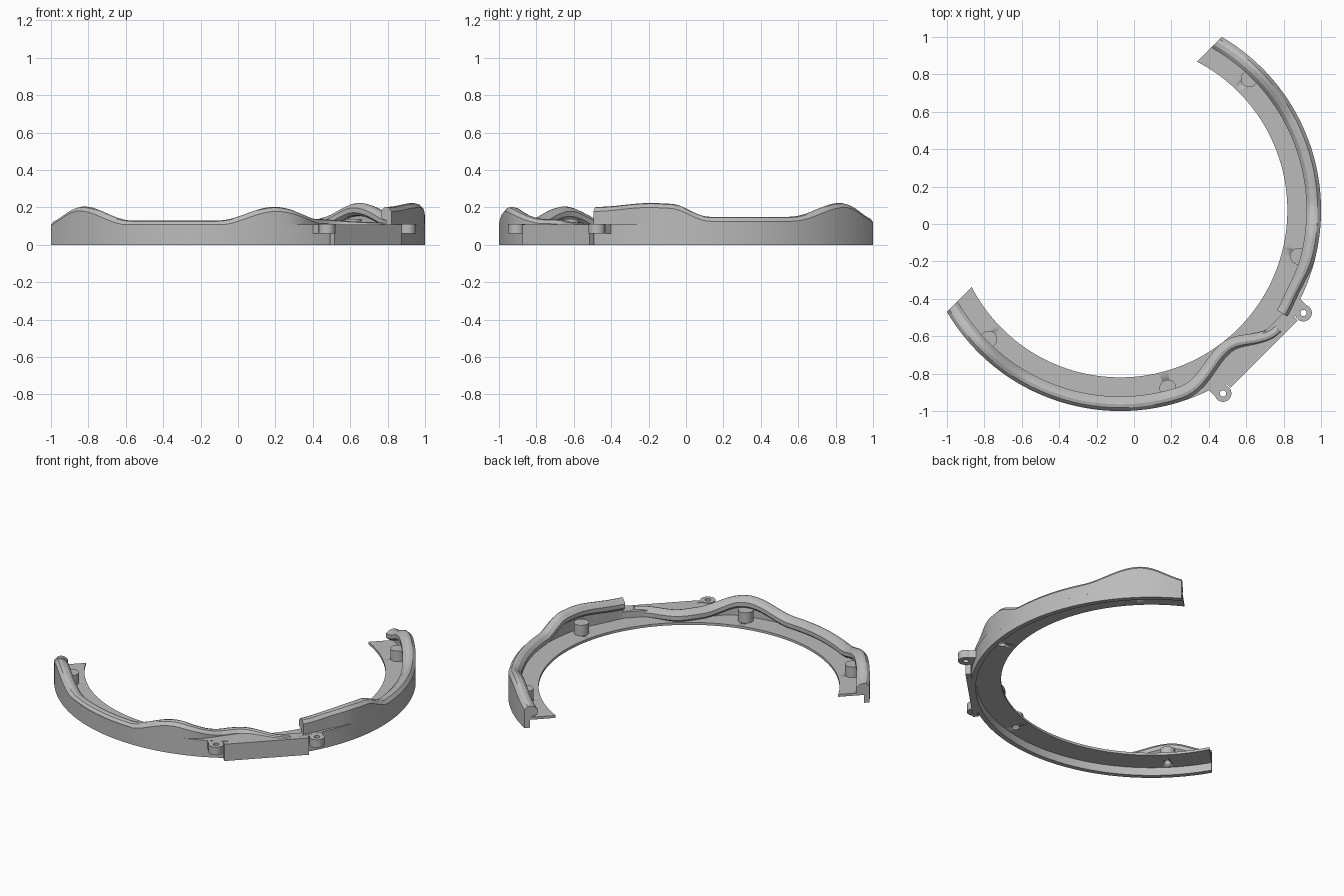
import bpy, bmesh, math
from mathutils import Vector

if "Cube" in bpy.data.objects:
    bpy.data.objects.remove(bpy.data.objects["Cube"])

CENTRE = Vector((-0.074, 0.074))
R_OUT, R_RAIL, R_IN = 1.074, 1.034, 0.894
AXIS = Vector((1, -1, 0)).normalized()

grey = bpy.data.materials.new("plain_grey")
grey.use_nodes = True
grey.diffuse_color = (0.5, 0.5, 0.5, 1)
grey.node_tree.nodes["Principled BSDF"].inputs["Base Color"].default_value = (0.5, 0.5, 0.5, 1)


def finish(name, bm, clip=False):
    """Optionally trim the open end of the ring, then make the object."""
    if clip:
        cut = bmesh.ops.bisect_plane(bm, geom=bm.verts[:] + bm.edges[:] + bm.faces[:],
                                     plane_co=AXIS * -0.375, plane_no=AXIS, clear_inner=True)
        edges = [e for e in cut["geom_cut"] if isinstance(e, bmesh.types.BMEdge)]
        bmesh.ops.holes_fill(bm, edges=edges)
    bmesh.ops.recalc_face_normals(bm, faces=bm.faces[:])
    me = bpy.data.meshes.new(name)
    bm.to_mesh(me)
    bm.free()
    ob = bpy.data.objects.new(name, me)
    bpy.context.collection.objects.link(ob)
    me.materials.append(grey)
    bpy.ops.object.select_all(action="DESELECT")
    ob.select_set(True)
    bpy.context.view_layer.objects.active = ob
    bpy.ops.object.shade_smooth_by_angle(angle=math.radians(25))
    return ob


def polar(angle, r):
    a = math.radians(angle)
    return CENTRE + Vector((math.cos(a), math.sin(a))) * r


def steps(a, b, n):
    return [a + (b - a) * i / n for i in range(n + 1)]


def ease(keys, a):
    """Smooth interpolation between (angle, value) keys."""
    if a <= keys[0][0]:
        return keys[0][1]
    for (a0, v0), (a1, v1) in zip(keys, keys[1:]):
        if a <= a1:
            t = (a - a0) / (a1 - a0)
            return v0 + (v1 - v0) * (1 - math.cos(math.pi * t)) / 2
    return keys[-1][1]


def loft(bm, sections, closed=False):
    """Skin a row of equal point loops, capping the ends if open."""
    loops = [[bm.verts.new(p) for p in s] for s in sections]
    pairs = list(zip(loops, loops[1:]))
    if closed:
        pairs.append((loops[-1], loops[0]))
    for la, lb in pairs:
        for i in range(len(la)):
            j = (i + 1) % len(la)
            bm.faces.new((la[i], la[j], lb[j], lb[i]))
    if not closed:
        bm.faces.new(loops[0])
        bm.faces.new(loops[-1])


def arc_band(name, r0, r1, z0, z1, a0, a1, clip=False):
    """Rectangular section along an arc; r0 may vary with the angle."""
    bm = bmesh.new()
    rows = []
    for a in steps(a0, a1, int((a1 - a0) / 1.5)):
        p, q = polar(a, r0(a) if callable(r0) else r0), polar(a, r1)
        rows.append([(p.x, p.y, z0), (q.x, q.y, z0), (q.x, q.y, z1), (p.x, p.y, z1)])
    loft(bm, rows, False)
    return finish(name, bm, clip)


def lathe(name, centre, profile, n=28):
    """Closed profile of (radius, height) turned about a vertical axis."""
    bm = bmesh.new()
    rows = []
    for i in range(n):
        a = math.tau * i / n
        rows.append([(centre.x + r * math.cos(a), centre.y + r * math.sin(a), z) for r, z in profile])
    loft(bm, rows, True)
    bmesh.ops.remove_doubles(bm, verts=bm.verts[:], dist=1e-5)
    bmesh.ops.dissolve_degenerate(bm, edges=bm.edges[:], dist=1e-6)
    return finish(name, bm)


def uv_point(u, v):
    """u runs along the symmetry axis, v across it."""
    return Vector(((u + v), (v - u))) / math.sqrt(2)


def plate(name, u0, u1, v0, v1, z0, z1):
    bm = bmesh.new()
    corners = [uv_point(u, v) for u, v in ((u0, v0), (u1, v0), (u1, v1), (u0, v1))]
    loft(bm, [[(p.x, p.y, z) for p in corners] for z in (z0, z1)])
    return finish(name, bm)


def rail(name, a0, a1, radius, height, width):
    """Bulbous rail on a thin wall, swept along a weaving path."""
    bm = bmesh.new()
    rows = []
    base = 0.06
    for a in steps(a0, a1, 90):
        p = polar(a, ease(radius, a))
        t = (polar(a + 0.3, ease(radius, a + 0.3)) - polar(a - 0.3, ease(radius, a - 0.3))).normalized()
        out = Vector((t.y, -t.x))
        top = ease(height, a)
        w = ease(width, a)
        section = [(0.01, base), (1, base), (1, top - 0.024), (0.55, top - 0.004),
                   (0.1, top), (-0.45, top - 0.006), (-0.95, top - 0.026),
                   (-0.95, max(base + 0.004, top - 0.052)), (-0.6, max(base + 0.002, top - 0.066)),
                   (0.01, max(base + 0.001, top - 0.07))]
        rows.append([(*(p + out * d * w), z) for d, z in section])
    loft(bm, rows)
    return finish(name, bm, True)


# Ring body: mounting flange and outer skirt
flange = arc_band("flange", R_IN, 1.06, 0.052, 0.068, -162, 72, True)
arc_band("outer_skirt", 1.044, R_OUT, 0, 0.11, -162, 72, True)

# Two weaving rails with humps
front_path = [(-72, R_RAIL), (-52, 0.928), (-36.5, 1.055)]
side_path = [(-33, 1.026), (-26, 1.02), (-13, R_RAIL)]
rail("front_rail", -162, -37, front_path,
     [(-152, 0.125), (-136, 0.205), (-118, 0.13), (-92, 0.13), (-75, 0.203), (-59, 0.138), (-37, 0.12)],
     [(-75, 0.04), (-60, 0.037), (-37, 0.033)])
rail("side_rail", -32.5, 72, side_path,
     [(-32.5, 0.203), (-14, 0.224), (-9, 0.22), (3, 0.15), (27, 0.15), (46, 0.224), (62, 0.14)],
     [(-32.5, 0.034), (-24, 0.034), (-13, 0.04)])


# Ledge filling the space outside the rails
def ledge_inner(a):
    if a < -37:
        return ease(front_path, a) + 0.005
    return 1.036


arc_band("ledge", ledge_inner, 1.06, 0.06, 0.11, -74, -13)

# Flat front panel between the two lugs
plate("front_panel", 0.95, 0.983, -0.255, 0.255, 0, 0.11)
plate("front_panel_top", 0.9, 0.97, -0.25, 0.25, 0.06, 0.109)

# Screw lugs with short webs to the skirt
for side, label in ((-1, "front"), (1, "side")):
    lathe(label + "_lug", uv_point(0.977, side * 0.304),
          [(0.017, 0.06), (0.045, 0.06), (0.045, 0.112), (0.017, 0.112)])
    va, vb = sorted((side * 0.345, side * 0.25))
    plate(label + "_lug_web", 0.905, 0.955, va, vb, 0.06, 0.109)

# Blind pegs on the flange, with matching holes below
cutter_bm = bmesh.new()
for i, angle in enumerate((-135.5, -75, -14.5, 45.5)):
    c = polar(angle, 0.985)
    lathe("peg_%d" % (i + 1), c,
          [(0.022, 0.053), (0.045, 0.053), (0.045, 0.137), (0, 0.137), (0, 0.12), (0.022, 0.12)])
    rows = []
    for z in (0.03, 0.09):
        rows.append([(c.x + 0.022 * math.cos(math.tau * k / 28),
                      c.y + 0.022 * math.sin(math.tau * k / 28), z) for k in range(28)])
    loft(cutter_bm, rows)
cutter = finish("hole_cutter", cutter_bm)
cutter.hide_render = True
cutter.hide_viewport = True
holes = flange.modifiers.new("holes", "BOOLEAN")
holes.operation = "DIFFERENCE"
holes.solver = "EXACT"
holes.object = cutter
